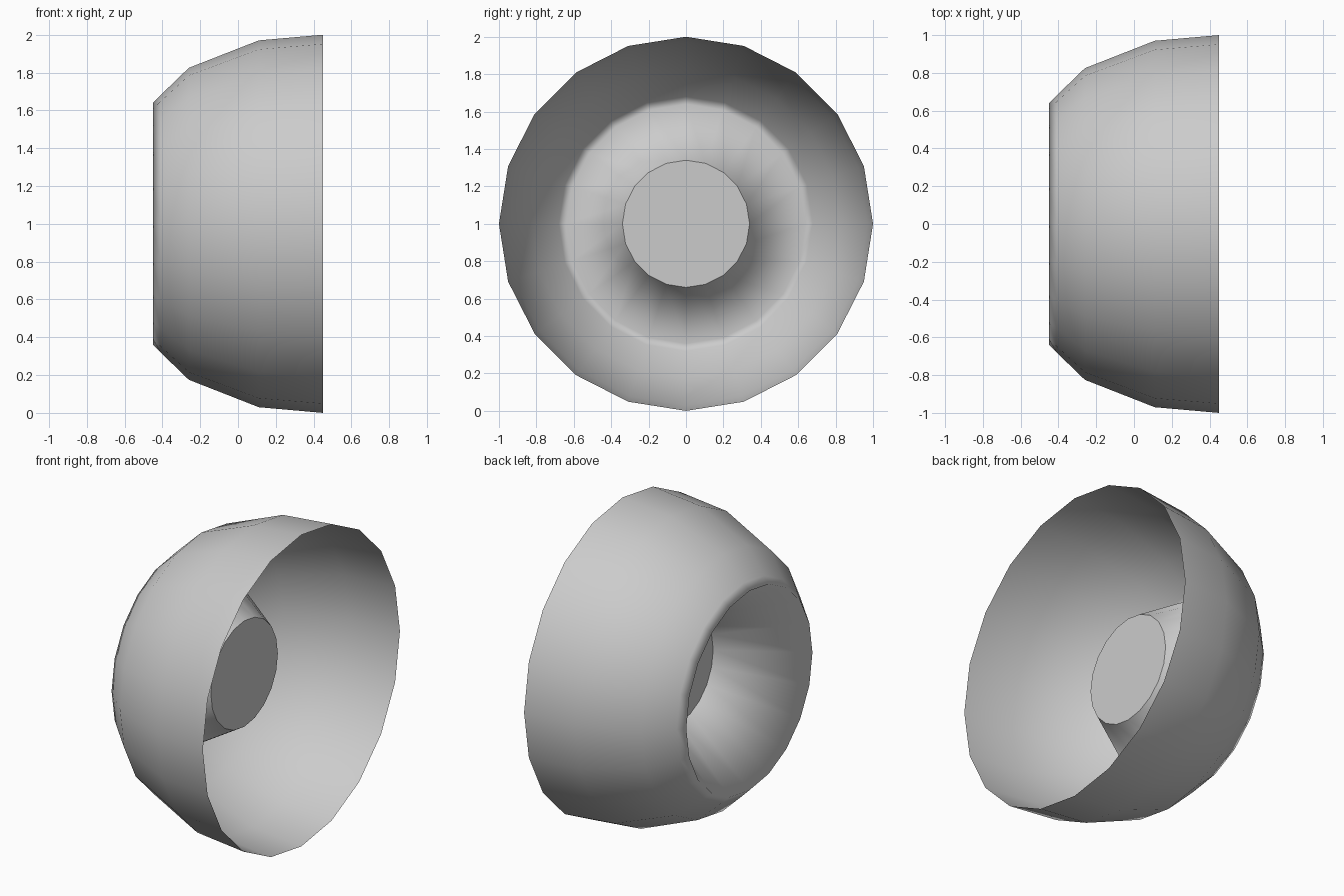
import bpy, bmesh, math

cube = bpy.data.objects.get("Cube")
if cube:
    bpy.data.objects.remove(cube, do_unlink=True)

SIDES = 20
grey = bpy.data.materials.new("plain grey")
grey.use_nodes = True
colour = (0.6, 0.6, 0.6, 1)
grey.diffuse_color = colour
grey.node_tree.nodes["Principled BSDF"].inputs["Base Color"].default_value = colour


def ring(bm, x, r):
    """A ring of vertices around the x axis, one unit above the floor."""
    steps = [2 * math.pi * i / SIDES for i in range(SIDES)]
    return [bm.verts.new((x, r * math.sin(a), 1 + r * math.cos(a))) for a in steps]


def finish(bm, name, smooth):
    mesh = bpy.data.meshes.new(name)
    for f in bm.faces:
        f.smooth = smooth
    bm.to_mesh(mesh)
    bm.free()
    mesh.materials.append(grey)
    obj = bpy.data.objects.new(name, mesh)
    bpy.context.collection.objects.link(obj)


# Thin bowl, open on one side, folding into a tapered recess on the other
profile = [(0.45, 1.0), (0.11, 0.97), (-0.26, 0.825), (-0.41, 0.68),
           (-0.45, 0.64), (0.045, 0.34)]
bm = bmesh.new()
rings = [ring(bm, x, r) for x, r in profile]
for a, b in zip(rings, rings[1:]):
    for i in range(SIDES):
        j = (i + 1) % SIDES
        bm.faces.new((a[i], a[j], b[j], b[i]))
bmesh.ops.recalc_face_normals(bm, faces=bm.faces)
finish(bm, "bowl_shell", True)

# Flat disc closing the bottom of the recess
bm = bmesh.new()
bm.faces.new(ring(bm, 0.045, 0.34))
finish(bm, "hub_disc", False)
